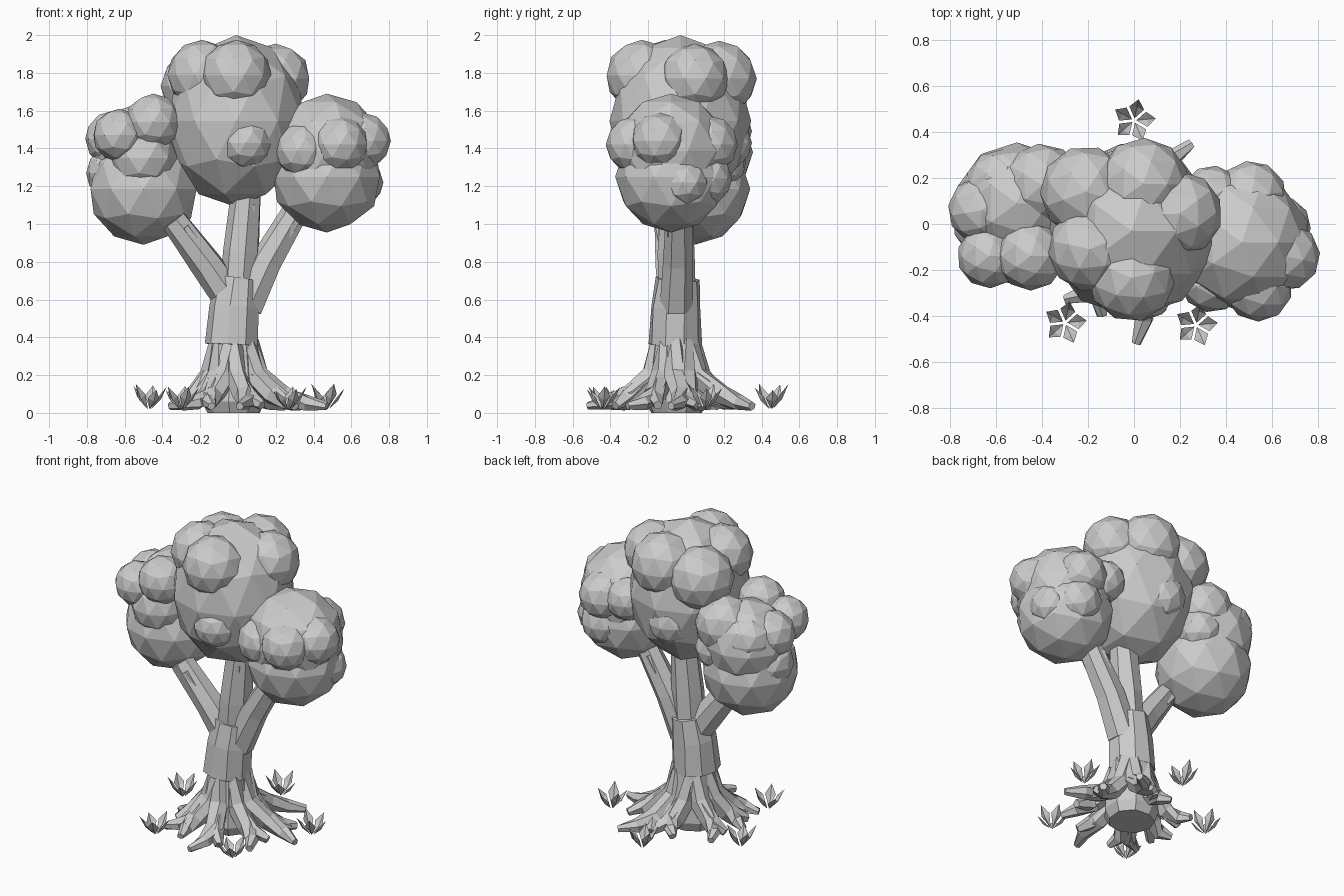
import bpy, bmesh, math, random
from mathutils import Vector, Matrix

random.seed(4)
if "Cube" in bpy.data.objects:
    bpy.data.objects.remove(bpy.data.objects["Cube"])

grey = bpy.data.materials.new("plain_grey")
grey.use_nodes = True
grey.diffuse_color = (0.6, 0.6, 0.6, 1)
grey.node_tree.nodes["Principled BSDF"].inputs["Base Color"].default_value = (0.6, 0.6, 0.6, 1)


def finish(bm, name):
    """Turn a bmesh into a flat shaded object."""
    mesh = bpy.data.meshes.new(name)
    bm.to_mesh(mesh)
    bm.free()
    mesh.materials.append(grey)
    obj = bpy.data.objects.new(name, mesh)
    bpy.context.collection.objects.link(obj)
    return obj


def tube(bm, points, radii, sides=6, jitter=0.0):
    """Faceted limb along a path, with a radius at each point and flat ends."""
    points = [Vector(p) for p in points]
    rings = []
    for i, (p, r) in enumerate(zip(points, radii)):
        along = points[min(i + 1, len(points) - 1)] - points[max(i - 1, 0)]
        turn = Vector((0, 0, 1)).rotation_difference(along.normalized())
        ring = []
        for k in range(sides):
            a = math.tau * (k + 0.5) / sides
            size = r * (1 + random.uniform(-jitter, jitter))
            ring.append(bm.verts.new(p + turn @ Vector((math.cos(a) * size, math.sin(a) * size, 0))))
        rings.append(ring)
    for low, high in zip(rings, rings[1:]):
        for k in range(sides):
            n = (k + 1) % sides
            bm.faces.new((low[k], low[n], high[n], high[k]))
    bm.faces.new(rings[0][::-1])
    bm.faces.new(rings[-1])


def foliage(name, core, bumps, tall=1.0):
    """Cluster of faceted balls: upright core balls and turned bumps."""
    bm = bmesh.new()
    for x, y, z, r in core:
        place = Matrix.Translation((x, y, z)) @ Matrix.Diagonal((1, 1, tall, 1))
        bmesh.ops.create_icosphere(bm, subdivisions=2, radius=r, matrix=place)
    for x, y, z, r in bumps:
        place = Matrix.Translation((x, y, z)) @ Matrix.Rotation(random.uniform(0, math.tau), 4, 'Z')
        bmesh.ops.create_icosphere(bm, subdivisions=2, radius=r, matrix=place)
    finish(bm, name)


# Three foliage clusters
foliage("middle_foliage",
        [(-.01, -.03, 1.545, .375)],
        [(-.01, -.235, 1.785, .19), (.2, .045, 1.77, .185), (.04, .175, 1.77, .2),
         (-.21, .14, 1.73, .2), (-.19, -.11, 1.79, .185), (.04, -.28, 1.43, .14),
         (-.04, .2, 1.43, .15)], tall=1.213)
foliage("left_foliage",
        [(.47, -.08, 1.25, .295), (.47, -.08, 1.39, .3)],
        [(.54, -.275, 1.42, .15), (.66, -.14, 1.44, .15), (.51, .12, 1.42, .155),
         (.64, -.01, 1.22, .13), (.34, .12, 1.44, .135), (.34, -.24, 1.39, .145),
         (.52, .1, 1.24, .145)])
foliage("right_foliage",
        [(-.5, .045, 1.185, .295), (-.51, .09, 1.38, .265)],
        [(-.4, .17, 1.49, .18), (-.66, .06, 1.45, .15), (-.66, .07, 1.27, .145),
         (-.63, -.14, 1.47, .14), (-.45, -.14, 1.54, .15), (-.58, .17, 1.44, .155),
         (-.54, .18, 1.33, .13), (-.5, -.09, 1.35, .18), (-.36, .18, 1.33, .14)])

# Trunk: flared foot and collared stem
bm = bmesh.new()
tube(bm, [(-.02, -.05, 0), (-.02, -.05, .06), (-.02, -.05, .2), (-.02, -.05, .4)],
     [.14, .165, .155, .125], 9, .04)
tube(bm, [(-.03, -.06, .36), (-.02, -.055, .56), (0, -.045, .71)],
     [.145, .135, .115], 9, .04)
finish(bm, "trunk")

# Branches, each with small broken stubs near the tip
branches = {
    "middle_branch": ([(0, -.05, .62), (.015, -.05, .85), (.045, -.05, 1.15)], [.1, .1, .085]),
    "left_branch": ([(.04, -.05, .56), (.15, -.04, .8), (.32, -.04, 1.09)], [.095, .085, .07]),
    "right_branch": ([(-.01, -.05, .56), (-.16, -.075, .78), (-.34, -.1, 1.02)], [.095, .085, .07]),
}
for name, (path, radii) in branches.items():
    bm = bmesh.new()
    tube(bm, path, radii, 7, .06)
    base, tip = Vector(path[1]), Vector(path[2])
    for side in (-1, 1):
        shift = Vector((side * .025, side * -.04, 0))
        tube(bm, [base.lerp(tip, .5) + shift, base.lerp(tip, .85) + shift * 1.3], [.03, .022], 5)
    finish(bm, name)

# Roots: chunky bent limbs running from the stem out to each tip
centre = Vector((-.02, -.05, 0))
tips = [(.01, -.52), (-.3, -.33), (-.36, -.08), (-.3, .17), (-.08, .25),
        (.25, .35), (.34, .12), (.47, -.08), (.3, -.31), (-.14, -.4)]
for number, (x, y) in enumerate(tips, 1):
    reach = Vector((x, y, 0)) - centre
    length = reach.length
    out = reach.normalized()
    side = Vector((-out.y, out.x, 0)) * random.choice((-.04, .04))
    bend = [(.08, .38, 0), (.125, .2, 0), (.13 + (length - .13) * .35, .095, 1),
            (.13 + (length - .13) * .7, .055, 1), (length, .035, 0)]
    path = [centre + out * d + side * s + Vector((0, 0, z)) for d, z, s in bend]
    bm = bmesh.new()
    tube(bm, path, [.05, .062, .058, .042, .022], 6, .12)
    # side shoot forking off the root
    fork = path[2] + (out + side.normalized()) * random.uniform(.06, .1)
    fork.z = .04
    tube(bm, [path[1], path[2].lerp(fork, .3), fork], [.05, .048, .026], 5, .1)
    finish(bm, f"root_{number}")

# Grass clumps: five broad folded leaves in a ring
clumps = [(0, .45), (-.3, -.43), (.27, -.44), (-.47, .1), (.47, .1)]
for number, (x, y) in enumerate(clumps, 1):
    bm = bmesh.new()
    for k in range(5):
        a = math.tau * k / 5 + .1
        out, across = Vector((math.cos(a), math.sin(a), 0)), Vector((-math.sin(a), math.cos(a), 0))
        foot = Vector((x, y, .02)) + out * .01
        rise = Vector((0, 0, random.uniform(.095, .135)))
        tip = foot + out * .085 + rise
        fold = foot + out * .05 + rise * .4
        edge = foot + out * .046 + rise * .58
        root, spine, end = (bm.verts.new(p) for p in (foot, fold, tip))
        for s in (-1, 1):
            wing = bm.verts.new(edge + across * .033 * s)
            for face in ((root, spine, wing), (spine, end, wing)):
                bm.faces.new(face if s > 0 else face[::-1])
    finish(bm, f"grass_clump_{number}")
